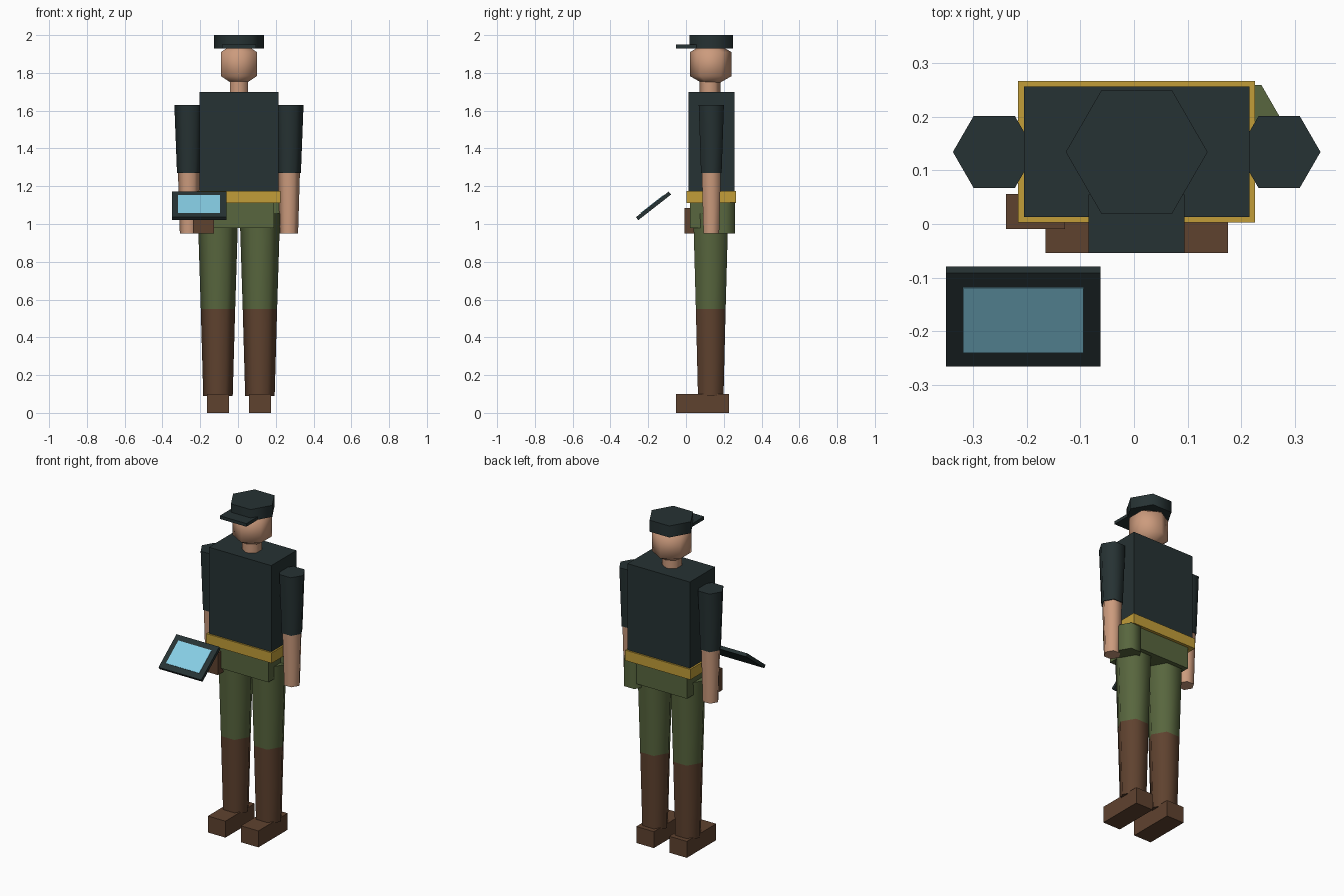
import bpy, bmesh
from math import radians, sin, cos, pi
from mathutils import Matrix, Vector

cube = bpy.data.objects.get("Cube")
if cube:
    bpy.data.objects.remove(cube, do_unlink=True)

CX, CY = 0.005, 0.134  # body axis


def material(name, rgb):
    # 8-bit display colour to linear
    lin = [((c / 255 + 0.055) / 1.055) ** 2.4 for c in rgb] + [1.0]
    m = bpy.data.materials.new(name)
    m.use_nodes = True
    m.diffuse_color = lin
    m.node_tree.nodes["Principled BSDF"].inputs["Base Color"].default_value = lin
    return m


dark = material("dark teal cloth", (38, 50, 51))
green = material("olive green", (88, 102, 62))
brown = material("brown leather", (95, 66, 47))
skin = material("skin", (204, 155, 125))
gold = material("gold belt", (194, 158, 57))
blue = material("screen blue", (134, 205, 228))


def finish(name, bm, mat, smooth=False):
    bmesh.ops.recalc_face_normals(bm, faces=bm.faces)
    me = bpy.data.meshes.new(name)
    bm.to_mesh(me)
    bm.free()
    me.materials.append(mat)
    if smooth:
        me.shade_smooth()
        me.set_sharp_from_angle(angle=radians(70))
    ob = bpy.data.objects.new(name, me)
    bpy.context.collection.objects.link(ob)
    return ob


def box(name, mat, x, y, z):
    """Box given by its (min, max) along each axis."""
    bm = bmesh.new()
    bmesh.ops.create_cube(bm, size=1)
    for v in bm.verts:
        v.co = [(a + b) / 2 + c * (b - a) for (a, b), c in zip((x, y, z), v.co)]
    return finish(name, bm, mat)


def hex_loft(name, mat, x, y, rings, turn=0.0):
    """Six-sided column through (height, radius) rings; radius 0 makes a tip."""
    bm = bmesh.new()
    loops = []
    for z, r in rings:
        count = 6 if r else 1
        loops.append([bm.verts.new((x + r * cos(turn + i * pi / 3),
                                    y + r * sin(turn + i * pi / 3), z))
                      for i in range(count)])
    for a, b in zip(loops, loops[1:]):
        for i in range(6):
            j = (i + 1) % 6
            if len(a) == 1:
                bm.faces.new((a[0], b[j], b[i]))
            elif len(b) == 1:
                bm.faces.new((a[i], a[j], b[0]))
            else:
                bm.faces.new((a[i], a[j], b[j], b[i]))
    for loop in (loops[0], loops[-1]):
        if len(loop) == 6:
            bm.faces.new(loop)
    return finish(name, bm, mat, smooth=True)


# Legs, boots and arms on both sides
for side, s in (("right", -1), ("left", 1)):
    leg_x, arm_x = CX + s * 0.111, CX + s * 0.265
    hex_loft(side + "_trouser_leg", green, leg_x, CY - 0.003, [(0.55, 0.091), (1.055, 0.107)])
    hex_loft(side + "_boot_shaft", brown, leg_x, CY - 0.003, [(0.09, 0.078), (0.55, 0.091)])
    box(side + "_boot_foot", brown, (leg_x - 0.059, leg_x + 0.059), (-0.054, 0.228), (0, 0.1))
    hex_loft(side + "_sleeve", dark, arm_x, CY, [(1.27, 0.063), (1.63, 0.077)])
    hex_loft(side + "_forearm", skin, arm_x, CY, [(0.95, 0.048), (1.28, 0.058)])

# Trunk
box("hips", green, (CX - 0.185, CX + 0.185), (0.02, 0.248), (0.98, 1.12))
box("belt", gold, (-0.216, 0.225), (0.003, 0.266), (1.112, 1.175))
box("torso", dark, (-0.205, 0.215), (0.013, 0.256), (1.15, 1.70))

# Hip pouches
box("right_pouch", brown, (-0.238, -0.128), (-0.009, 0.056), (0.95, 1.085))
hex_loft("left_canteen", green, 0.202, 0.198, [(0.95, 0.07), (1.113, 0.07)])

# Neck and head
hex_loft("neck", skin, CX, CY - 0.007, [(1.69, 0.055), (1.79, 0.055)], pi / 2)
hex_loft("head", skin, CX, 0.131,
         [(1.72, 0), (1.783, 0.11), (1.91, 0.11), (1.974, 0)], pi / 2)

# Cap
hex_loft("cap_crown", dark, CX, CY, [(1.93, 0.132), (2.0, 0.132)])
box("cap_peak", dark, (-0.085, 0.094), (-0.054, 0.055), (1.93, 1.949))

# Tilted tablet with a thin screen plate
tilt = Matrix.Translation((-0.206, -0.172, 1.096)) @ Matrix.Rotation(radians(38), 4, "X")
tablet = box("tablet_case", dark, (-0.144, 0.144), (-0.11, 0.11), (-0.01, 0.01))
screen = box("tablet_screen", blue, (-0.112, 0.112), (-0.076, 0.076), (0.009, 0.013))
for part in (tablet, screen):
    part.matrix_world = tilt
